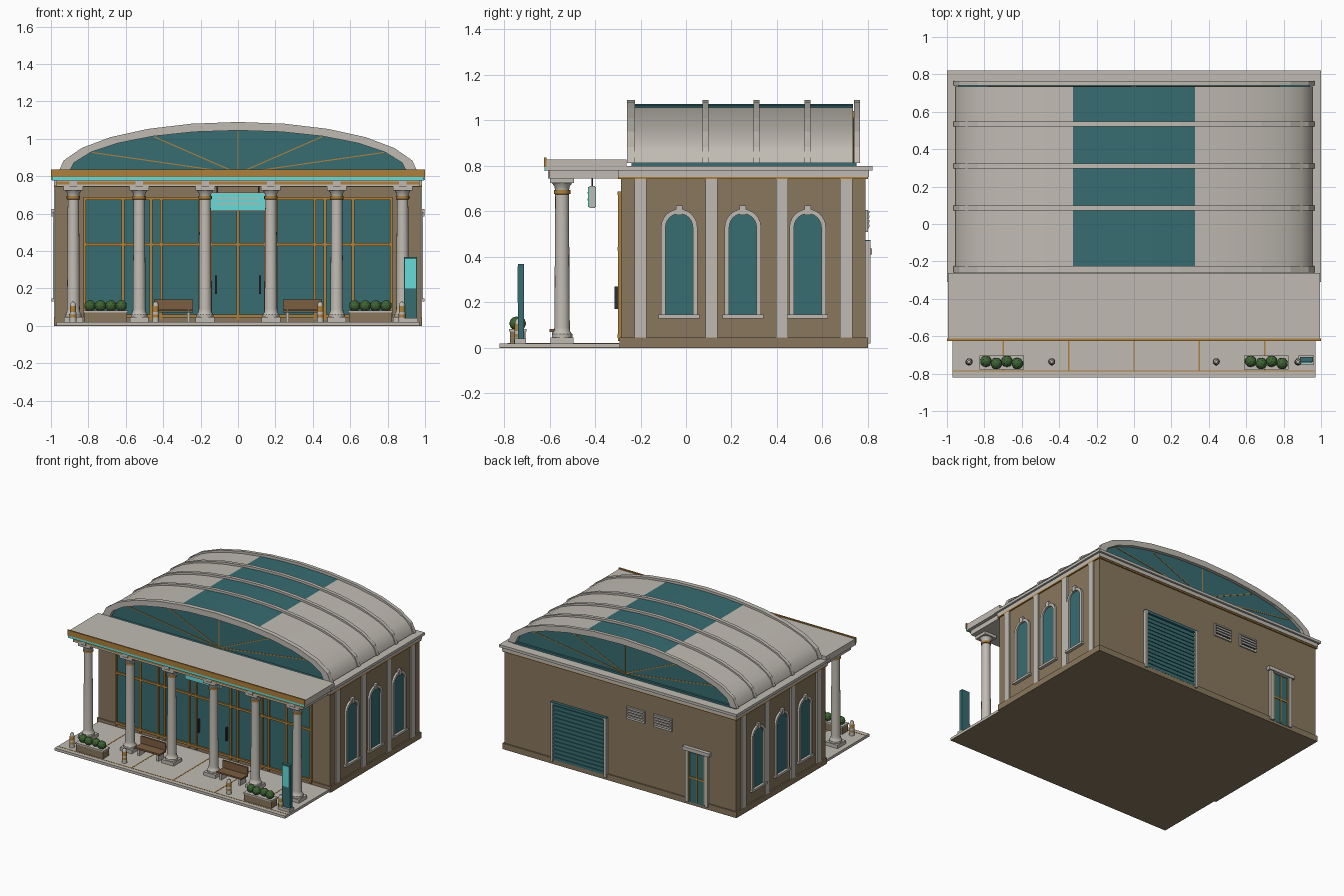
import bpy, bmesh, math
from mathutils import Matrix

old = bpy.data.objects.get("Cube")
if old:
    bpy.data.objects.remove(old)


def material(name, r, g, b):
    m = bpy.data.materials.new(name)
    m.use_nodes = True
    m.diffuse_color = (r, g, b, 1)
    m.node_tree.nodes["Principled BSDF"].inputs["Base Color"].default_value = (r, g, b, 1)
    return m


stone = material("pale stone", .53, .5, .45)
brown = material("brown render", .25, .185, .11)
teal = material("teal glass", .038, .15, .165)
gold = material("bronze gold", .42, .22, .045)
cyan = material("bright cyan", .13, .72, .7)
green = material("leaf green", .05, .13, .035)
dark = material("dark metal", .025, .03, .035)
wood = material("bench wood", .2, .11, .05)


def finish(name, bm, mats, rule=None, smooth=False):
    bmesh.ops.recalc_face_normals(bm, faces=bm.faces)
    if rule:
        for f in bm.faces:
            f.material_index = rule(f)
    me = bpy.data.meshes.new(name)
    bm.to_mesh(me)
    bm.free()
    for m in mats:
        me.materials.append(m)
    ob = bpy.data.objects.new(name, me)
    bpy.context.collection.objects.link(ob)
    if smooth:
        bpy.ops.object.select_all(action='DESELECT')
        ob.select_set(True)
        bpy.context.view_layer.objects.active = ob
        bpy.ops.object.shade_smooth_by_angle(angle=math.radians(35))
    return ob


def box(name, x, y, z, mat):
    """Box from (low, high) pairs."""
    bm = bmesh.new()
    size = [b - a for a, b in (x, y, z)]
    mid = [(a + b) / 2 for a, b in (x, y, z)]
    bmesh.ops.create_cube(bm, size=1, matrix=Matrix.Translation(mid) @ Matrix.Diagonal((*size, 1)))
    return finish(name, bm, [mat])


def around(c, half):
    return (c - half, c + half)


def prism(name, pts, axis, lo, hi, mats, rule=None, smooth=False):
    """Extrude a flat outline along x (outline in y,z) or y (outline in x,z)."""
    bm = bmesh.new()
    place = (lambda p, d: (d, p[0], p[1])) if axis == 'x' else (lambda p, d: (p[0], d, p[1]))
    a = [bm.verts.new(place(p, lo)) for p in pts]
    b = [bm.verts.new(place(p, hi)) for p in pts]
    bm.faces.new(a)
    bm.faces.new(b)
    for i in range(len(pts)):
        j = (i + 1) % len(pts)
        bm.faces.new((a[i], a[j], b[j], b[i]))
    return finish(name, bm, mats, rule, smooth)


def lathe(name, profile, sides, mats, rule):
    bm = bmesh.new()
    vs = [bm.verts.new((r, 0, z)) for r, z in profile]
    es = [bm.edges.new(e) for e in zip(vs, vs[1:])]
    bmesh.ops.spin(bm, geom=vs + es, cent=(0, 0, 0), axis=(0, 0, 1), angle=2 * math.pi, steps=sides)
    bmesh.ops.remove_doubles(bm, verts=bm.verts, dist=.0005)
    return finish(name, bm, mats, rule, True)


def repeat(ob, spots):
    ob.location = spots[0]
    for s in spots[1:]:
        c = ob.copy()
        c.location = s
        bpy.context.collection.objects.link(c)


def arc(a, b, cx, cz, n):
    return [(cx + a * math.cos(math.pi * i / n), cz + b * math.sin(math.pi * i / n)) for i in range(n + 1)]


# main hall, plinth, cornice
box("hall_walls", (-.975, .975), (-.285, .79), (.0, .76), brown)
box("plinth", (-.985, .985), (-.292, .8), (0, .045), brown)
box("cornice_trim", (-.985, .985), (-.298, .8), (.742, .752), gold)
box("cornice_lower", (-.985, .985), (-.3, .805), (.752, .78), stone)
box("cornice_upper", (-1, 1), (-.31, .82), (.78, .8), stone)
box("vault_base", (-.94, .94), (-.24, .75), (.8, .815), teal)

# barrel vault with skylight and glazed ends
prism("vault_roof", arc(.955, .26, 0, .812, 18), 'y', -.225, .735, [stone, teal],
      lambda f: int(abs(f.normal.y) > .9 or (abs(f.calc_center_median().x) < .33 and f.normal.z > .5)), True)
for y in (-.2425, .085, .31, .535, .7525):
    prism("vault_rib", arc(.965, .278, 0, .812, 12) + arc(.908, .233, 0, .812, 12)[::-1],
          'y', y - .0175 if abs(y) > .2 and y < 0 else y - .013, y + .0175 if y < 0 else y + .013, [stone])
for y in (-.226, .736):
    for deg in (30, 60, 90, 120, 150):
        t = math.radians(deg)
        ex, ez = .9 * math.cos(t), .23 * math.sin(t)
        k = .003 / math.hypot(ex, ez)
        nx, nz = -ez * k, ex * k
        prism("gable_mullion", [(nx, .815 + nz), (-nx, .815 - nz), (ex - nx, .812 + ez - nz), (ex + nx, .812 + ez + nz)],
              'y', y - .002, y + .002, [gold])

# porch paving and canopy
box("porch_base", (-.97, .97), (-.82, -.28), (0, .004), brown)
box("porch_paving", (-.97, .97), (-.82, -.28), (.004, .02), stone)
for x in (-.7, -.35, 0, .35, .7):
    box("paving_joint", around(x, .004), (-.785, -.295), (.018, .0215), gold)
box("paving_edge", (-.97, .97), (-.788, -.782), (.018, .0215), gold)
box("canopy_slab", (-.995, .995), (-.615, -.262), (.78, .828), stone)
box("canopy_beam", (-.97, .97), (-.6, -.29), (.745, .78), stone)
box("canopy_beam_trim", (-.97, .97), (-.603, -.598), (.757, .772), gold)
box("canopy_fascia", (-1, 1), (-.625, -.613), (.796, .836), gold)
box("canopy_light_strip", (-.995, .995), (-.623, -.613), (.778, .796), cyan)

# columns
xs = [-.88, -.528, -.176, .176, .528, .88]
col = lathe("column", [(0, .045), (.045, .045), (.045, .06), (.036, .072), (.034, .09), (.03, .675), (.036, .677),
                       (.036, .693), (.031, .695), (.034, .71), (.046, .727), (0, .727)], 16, [stone, gold],
            lambda f: int(.674 < f.calc_center_median().z < .694))
repeat(col, [(x, -.545, 0) for x in xs])
for x in xs:
    box("column_foot", around(x, .05), around(-.545, .05), (.02, .046), stone)
    box("column_abacus", around(x, .052), around(-.545, .052), (.724, .746), stone)
    box("column_block", around(x, .02), (-.606, -.59), (.745, .78), stone)

# glazed front
box("front_glass", (-.825, .825), (-.29, -.288), (.045, .685), teal)
for x in (0, .145, .205, .41, .465, .615, .82):
    for s in ((-1, 1) if x else (1,)):
        box("front_mullion", around(s * x, .007), (-.3, -.285), (.03, .685), gold)
for z in (.052, .435, .68):
    box("front_transom", (-.827, .827), (-.301, -.285), around(z, .008), gold)
for s in (-1, 1):
    box("door_handle", around(s * .118, .005), (-.315, -.295), (.17, .27), dark)
    box("sign_hanger", around(s * .11, .004), around(-.412, .004), (.7, .75), dark)

# hanging sign
box("sign_case", (-.148, .148), (-.425, -.4), (.615, .712), stone)
box("sign_face", (-.144, .144), (-.43, -.395), (.62, .707), cyan)
for z in (.652, .682):
    box("sign_stripe", (-.115, .115), (-.433, -.428), around(z, .004), stone)


# side pilasters and arched windows
def arch_outline(c, half, base):
    return [(c + half, base)] + arc(half, half, c, .53, 12) + [(c - half, base)]


for s in (-1, 1):
    def span(a, b):
        return sorted((s * a, s * b))
    for y in (-.2, .112, .422, .705):
        box("pilaster", span(.96, .985), around(y, .027), (.045, .742), stone)
    for y in (-.03, .25, .535):
        prism("window_glass", arch_outline(y, .065, .14), 'x', *span(.96, .979), [teal])
        prism("window_frame", arch_outline(y, .08, .14) + arch_outline(y, .06, .14)[::-1],
              'x', *span(.96, .99), [stone])
        box("window_sill", span(.96, .998), around(y, .09), (.13, .146), stone)
        box("window_keystone", span(.96, .996), around(y, .014), (.585, .626), stone)

# rear roller door
box("roller_door", (.12, .56), (.785, .795), (.02, .46), teal)
for i in range(14):
    box("roller_slat", (.125, .555), (.79, .801), around(.045 + i * .03, .011), teal)
for x in (.115, .565):
    box("roller_jamb", around(x, .01), (.785, .812), (.02, .47), stone)
box("roller_head", (.105, .575), (.785, .812), (.455, .475), teal)

# rear glazed door
box("rear_door_glass", (-.73, -.575), (.785, .802), (.02, .4), teal)
for x in (-.735, -.57):
    box("rear_door_jamb", around(x, .013), (.785, .81), (.02, .41), stone)
box("rear_door_hood", (-.765, -.54), (.785, .818), (.41, .437), stone)
for x in (-.715, -.652, -.59):
    box("rear_door_stile", around(x, .005), (.79, .806), (.03, .4), gold)
box("rear_door_rail", (-.72, -.585), (.79, .806), (.205, .217), gold)

# rear vents
for x in (-.362, -.135):
    box("vent_frame", around(x, .076), (.785, .8), (.51, .605), stone)
    for i in range(4):
        box("vent_slot", around(x, .064), (.795, .802), around(.528 + i * .02, .004), dark)
        box("vent_louvre", around(x, .068), (.795, .808), around(.537 + i * .02, .005), stone)

# planters and bushes
for s in (-1, 1):
    box("planter", around(s * .708, .115), around(-.74, .035), (.02, .075), brown)
    box("planter_rim", around(s * .708, .119), around(-.74, .038), (.072, .082), stone)
    for i in range(4):
        bm = bmesh.new()
        bmesh.ops.create_icosphere(bm, subdivisions=2, radius=.031,
                                   matrix=Matrix.Translation((s * .708 - .084 + i * .056, -.74 + .006 * (-1) ** i, .107)))
        finish("bush", bm, [green])

    # benches
    c = s * .345
    box("bench_seat", around(c, .105), (-.6, -.525), (.07, .082), wood)
    box("bench_back", around(c, .105), (-.53, -.518), (.085, .14), wood)
    for x in (c - .08, c + .08):
        box("bench_leg", around(x, .008), (-.59, -.525), (.02, .07), stone)
        box("bench_back_post", around(x, .006), (-.525, -.512), (.07, .135), stone)

# bollards
bollard = lathe("bollard", [(0, .02), (.019, .02), (.018, .045), (.018, .06), (.017, .075), (.017, .09), (.016, .105),
                            (.014, .118), (.008, .128), (0, .131)], 12, [stone, gold],
                lambda f: int(.046 < f.calc_center_median().z < .06 or .08 < f.calc_center_median().z < .1))
repeat(bollard, [(x, -.737, 0) for x in (-.882, -.44, .44, .877)])

# information pylon
box("pylon_foot", (.88, .963), (-.755, -.703), (.02, .042), stone)
box("pylon_body", (.888, .956), (-.738, -.712), (.04, .368), teal)
box("pylon_screen", (.893, .951), (-.742, -.736), (.2, .358), cyan)
